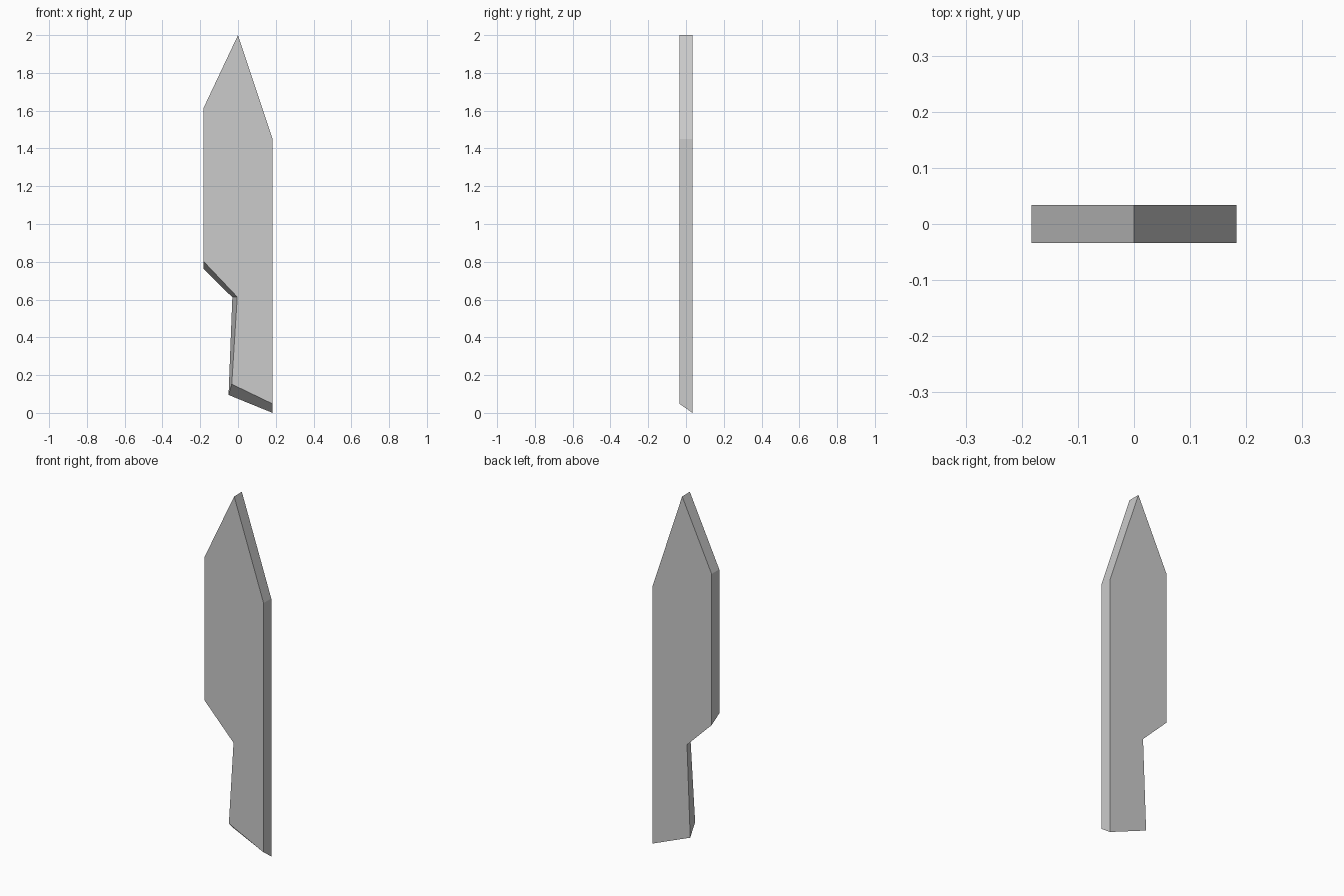
import bpy
import bmesh

if "Cube" in bpy.data.objects:
    bpy.data.objects.remove(bpy.data.objects["Cube"])

HALF_DEPTH = 0.034

# Front and back outlines (x, z); the lower edges are slanted between them
TOP = [(0.183, 1.449), (0.0, 2.0), (-0.183, 1.613)]
FRONT = TOP + [(-0.183, 0.803), (-0.004, 0.614), (-0.033, 0.152), (0.183, 0.048)]
BACK = TOP + [(-0.183, 0.763), (-0.030, 0.612), (-0.050, 0.095), (0.183, 0.0)]


def loft(name, front, back, half_depth):
    bm = bmesh.new()
    a = [bm.verts.new((x, -half_depth, z)) for x, z in front]
    b = [bm.verts.new((x, half_depth, z)) for x, z in back]
    bm.faces.new(a)
    bm.faces.new(b[::-1])
    n = len(a)
    for i in range(n):
        j = (i + 1) % n
        bm.faces.new((a[j], a[i], b[i], b[j]))
    bmesh.ops.recalc_face_normals(bm, faces=bm.faces)
    mesh = bpy.data.meshes.new(name)
    bm.to_mesh(mesh)
    bm.free()
    obj = bpy.data.objects.new(name, mesh)
    bpy.context.collection.objects.link(obj)
    return obj


# Pointed plank with a broken lower end
loft("broken_plank", FRONT, BACK, HALF_DEPTH)
